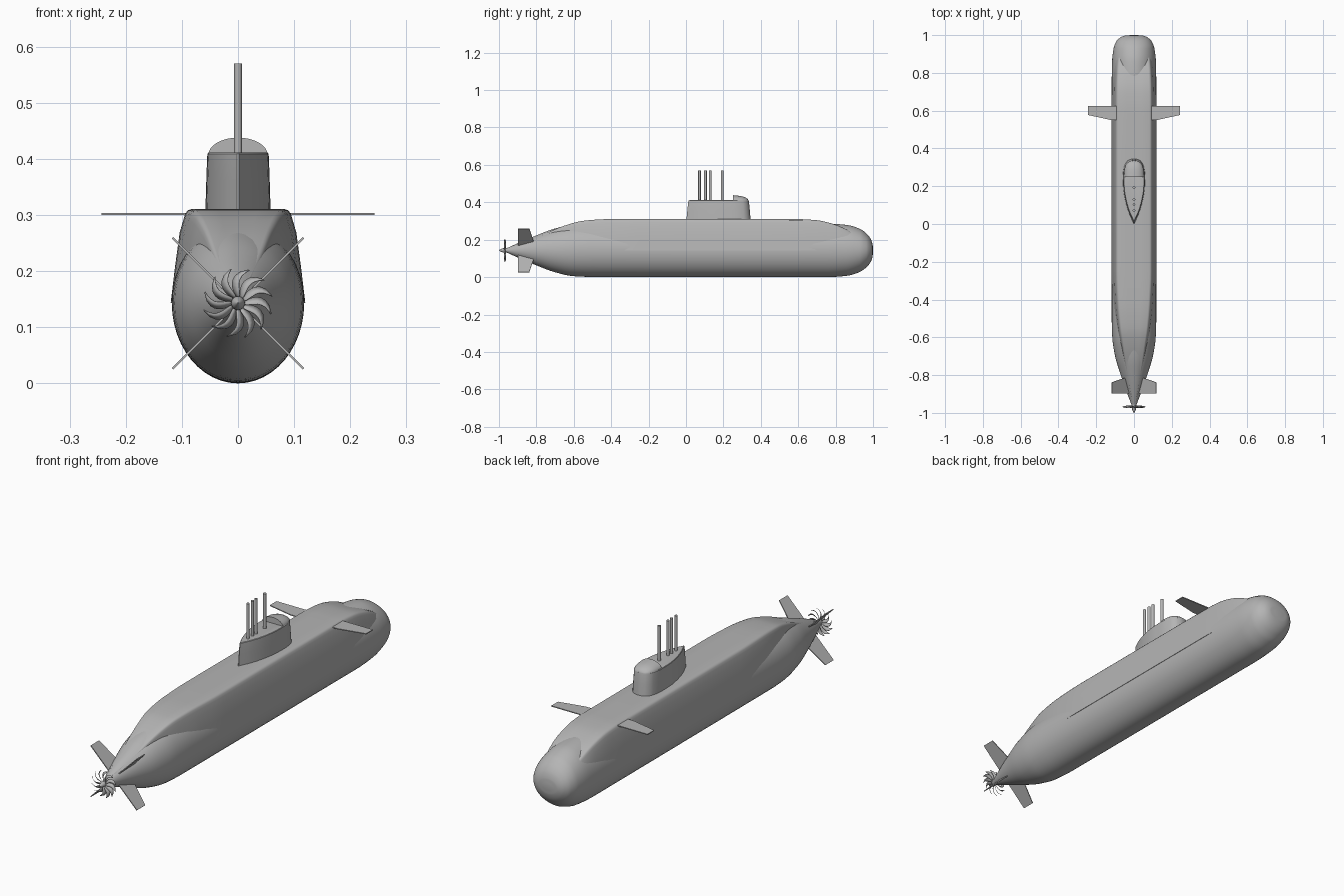
import bpy, bmesh, math
from mathutils import Matrix, Vector

if "Cube" in bpy.data.objects:
    bpy.data.objects.remove(bpy.data.objects["Cube"])

grey = bpy.data.materials.new("naval grey")
grey.use_nodes = True
grey.diffuse_color = (0.46, 0.46, 0.46, 1)
grey.node_tree.nodes["Principled BSDF"].inputs["Base Color"].default_value = grey.diffuse_color

AXIS = 0.143   # height of the hull centre line


def finish(bm, name, angle=35):
    bmesh.ops.recalc_face_normals(bm, faces=bm.faces)
    mesh = bpy.data.meshes.new(name)
    bm.to_mesh(mesh)
    bm.free()
    mesh.materials.append(grey)
    obj = bpy.data.objects.new(name, mesh)
    bpy.context.collection.objects.link(obj)
    bpy.ops.object.select_all(action='DESELECT')
    obj.select_set(True)
    bpy.context.view_layer.objects.active = obj
    bpy.ops.object.shade_smooth_by_angle(angle=math.radians(angle))
    return obj


def loft(name, rings, angle=35):
    """Skin closed rings of equal length and cap both ends."""
    bm = bmesh.new()
    loops = [[bm.verts.new(p) for p in ring] for ring in rings]
    n = len(loops[0])
    for a, b in zip(loops, loops[1:]):
        for i in range(n):
            j = (i + 1) % n
            bm.faces.new((a[i], a[j], b[j], b[i]))
    bm.faces.new(loops[0])
    bm.faces.new(loops[-1])
    return finish(bm, name, angle)


def stations(keys, steps=4):
    """Fill in smooth stations between key rows (position first)."""
    def slope(i, c):
        if i in (0, len(keys) - 1):
            k = min(i, len(keys) - 2)
            return (keys[k + 1][c] - keys[k][c]) / (keys[k + 1][0] - keys[k][0])
        d0, d1 = [(keys[k + 1][c] - keys[k][c]) / (keys[k + 1][0] - keys[k][0]) for k in (i - 1, i)]
        return 2 * d0 * d1 / (d0 + d1) if d0 * d1 > 0 else 0
    rows = []
    for i in range(len(keys) - 1):
        a, b = keys[i], keys[i + 1]
        h = b[0] - a[0]
        for s in range(steps):
            t = s / steps
            row = [a[0] + h * t]
            for c in range(1, len(a)):
                row.append((2*t**3 - 3*t**2 + 1) * a[c] + (t**3 - 2*t**2 + t) * h * slope(i, c)
                           + (3*t**2 - 2*t**3) * b[c] + (t**3 - t**2) * h * slope(i + 1, c))
            rows.append(row)
    return rows + [list(keys[-1])]


def ellipse(y, rx, rz, z=AXIS, n=48):
    return [(rx * math.cos(2 * math.pi * i / n), y, z + rz * math.sin(2 * math.pi * i / n)) for i in range(n)]


# Pressure hull: y, half width, half height
hull_keys = [(-0.96, 0.012, 0.011), (-0.9, 0.035, 0.038), (-0.8, 0.07, 0.08), (-0.7, 0.1, 0.117),
             (-0.6, 0.115, 0.138), (-0.5, 0.118, 0.142), (0.75, 0.118, 0.143), (0.86, 0.116, 0.136),
             (0.93, 0.108, 0.115), (0.965, 0.095, 0.09), (0.985, 0.076, 0.066),
             (0.997, 0.05, 0.036), (1.0, 0.015, 0.01)]
loft("pressure_hull", [ellipse(*row) for row in stations(hull_keys)])

# Upper casing: y, half width at deck, half width at base, deck height
casing_keys = [(-0.95, 0.008, 0.01, 0.157), (-0.9, 0.018, 0.022, 0.178), (-0.78, 0.04, 0.046, 0.222),
               (-0.65, 0.062, 0.075, 0.275), (-0.55, 0.078, 0.097, 0.301), (-0.42, 0.09, 0.113, 0.31),
               (-0.25, 0.097, 0.12, 0.311), (0.6, 0.097, 0.12, 0.31), (0.7, 0.096, 0.118, 0.304),
               (0.8, 0.092, 0.114, 0.28), (0.88, 0.084, 0.108, 0.242), (0.94, 0.07, 0.094, 0.2),
               (0.98, 0.052, 0.072, 0.167), (0.995, 0.035, 0.05, 0.15)]


def casing_ring(y, deck, base, top):
    h = top - AXIS
    side = [(base, 0), (base + (deck - base) * 0.35, 0.4), (base + (deck - base) * 0.7, 0.75),
            (deck, 0.89), (deck * 0.97, 0.95), (deck * 0.92, 0.985), (deck * 0.84, 1), (deck * 0.4, 1)]
    right = [(x, y, AXIS + u * h) for x, u in side]
    return right + [(-x, y, z) for x, y, z in reversed(right)]


loft("upper_casing", [casing_ring(*row) for row in stations(casing_keys)], 40)

# Sail: pointed aft, rounded forward, slightly tapered upwards
plan = stations([(0.003, 0.0015), (0.06, 0.027), (0.13, 0.047), (0.2, 0.057), (0.26, 0.058),
                 (0.31, 0.05), (0.335, 0.033), (0.345, 0.01)], 3)


def sail_ring(z, grow):
    right = [(x * grow, 0.18 + (y - 0.18) * grow, z) for y, x in plan]
    return right + [(-x, y, z) for x, y, z in reversed(right)]


loft("sail", [sail_ring(z, g) for z, g in
              [(0.29, 1.01), (0.312, 1.0), (0.36, 0.975), (0.402, 0.95), (0.409, 0.94), (0.411, 0.91)]])

# Arched fairing on the front of the sail roof
canopy_keys = [(0.25, 0.053, 0.031), (0.29, 0.05, 0.027), (0.315, 0.041, 0.02),
               (0.33, 0.027, 0.01), (0.335, 0.012, 0.002)]
loft("sail_fairing", [[(w * math.cos(math.pi * i / 16), y, 0.407 + h * math.sin(math.pi * i / 16))
                       for i in range(17)] for y, w, h in stations(canopy_keys, 2)])

# Periscopes and masts
for number, y in enumerate((0.072, 0.104, 0.13, 0.193), 1):
    bm = bmesh.new()
    bmesh.ops.create_cone(bm, cap_ends=True, segments=16, radius1=0.007, radius2=0.007, depth=0.18,
                          matrix=Matrix.Translation((0, y, 0.48)))
    finish(bm, f"mast_{number}")


def plate(name, outline, thickness, matrix):
    """Flat control surface drawn in local x (span) and y (chord)."""
    bm = bmesh.new()
    face = bm.faces.new([bm.verts.new((x, y, -thickness / 2)) for x, y in outline])
    new = bmesh.ops.extrude_face_region(bm, geom=[face])["geom"]
    bmesh.ops.translate(bm, vec=(0, 0, thickness),
                        verts=[v for v in new if isinstance(v, bmesh.types.BMVert)])
    bmesh.ops.transform(bm, matrix=matrix, verts=bm.verts)
    return finish(bm, name)


# Bow planes
bow_outline = [(0.05, 0.55), (0.12, 0.55), (0.243, 0.577), (0.243, 0.625), (0.05, 0.625)]
for side, s in (("left", 1), ("right", -1)):
    plate(f"bow_plane_{side}", bow_outline, 0.004,
          Matrix.Translation((0, 0, 0.302)) @ Matrix.Diagonal((s, 1, 1, 1)))

# Stern planes in an X
stern_outline = [(0.01, -0.897), (0.165, -0.897), (0.165, -0.838), (0.07, -0.815), (0.01, -0.815)]
for k, place in enumerate(("upper_left", "upper_right", "lower_right", "lower_left")):
    plate(f"stern_plane_{place}", stern_outline, 0.004,
          Matrix.Translation((0, 0, AXIS)) @ Matrix.Rotation(-math.radians(45 + 90 * k), 4, 'Y'))

# Propeller hub
loft("propeller_hub", [ellipse(y, r, r, n=20) for y, r in
                       [(-0.95, 0.013), (-0.975, 0.012), (-0.988, 0.008), (-1.0, 0.001)]])

# Skewed propeller blades
BLADES, STEPS = 12, 9
bm = bmesh.new()
for k in range(BLADES):
    rows = []
    for i in range(STEPS):
        t = i / (STEPS - 1)
        r = 0.008 + 0.054 * t
        width = 0.0015 + 0.0072 * math.sqrt(max(0, 1 - abs(2 * t - 1.3) ** 3 / 1.3 ** 3)) * (1 - t ** 8)
        angle = 2 * math.pi * k / BLADES + 0.35 * math.sin(math.pi * t * 0.6) - 0.65 * t * t
        radial = Vector((math.cos(angle), 0, math.sin(angle)))
        tangent = Vector((-math.sin(angle), 0, math.cos(angle)))
        pitch = math.radians(50 - 15 * t)
        across = tangent * math.cos(pitch) + Vector((0, math.sin(pitch), 0))
        centre = radial * r + Vector((0, -0.968, AXIS))
        rows.append([bm.verts.new(centre + across * width * s) for s in (-1, 1)])
    for a, b in zip(rows, rows[1:]):
        bm.faces.new((a[0], a[1], b[1], b[0]))
blades = finish(bm, "propeller_blades")
solid = blades.modifiers.new("thickness", 'SOLIDIFY')
solid.thickness = 0.0012
solid.offset = 0
